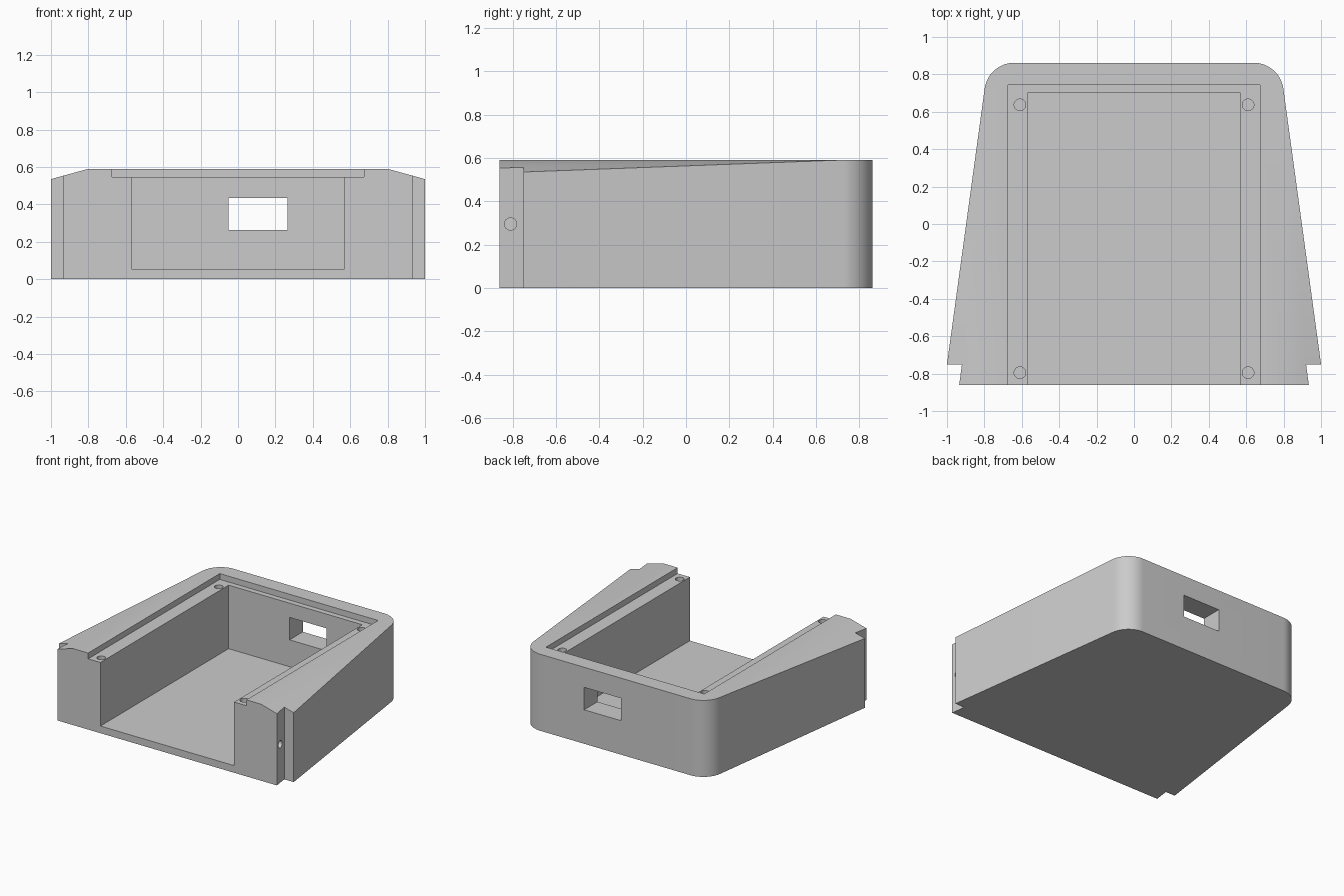
import bpy, bmesh, math
from mathutils import Vector, Matrix

cube = bpy.data.objects.get("Cube")
if cube:
    bpy.data.objects.remove(cube, do_unlink=True)

FRONT, BACK, TOP = -0.862, 0.862, 0.59

grey = bpy.data.materials.new("warm_grey_plastic")
grey.use_nodes = True
colour = (0.6, 0.6, 0.6, 1)
grey.diffuse_color = colour
grey.node_tree.nodes["Principled BSDF"].inputs["Base Color"].default_value = colour


def prism(name, points, depth):
    """Extrude a closed 3D outline along the depth vector."""
    bm = bmesh.new()
    face = bm.faces.new([bm.verts.new(p) for p in points])
    grown = bmesh.ops.extrude_face_region(bm, geom=[face])["geom"]
    moved = [v for v in grown if isinstance(v, bmesh.types.BMVert)]
    bmesh.ops.translate(bm, verts=moved, vec=Vector(depth))
    bmesh.ops.recalc_face_normals(bm, faces=bm.faces)
    return finish(name, bm)


def finish(name, bm):
    mesh = bpy.data.meshes.new(name)
    bm.to_mesh(mesh)
    bm.free()
    mesh.materials.append(grey)
    obj = bpy.data.objects.new(name, mesh)
    bpy.context.collection.objects.link(obj)
    return obj


def box(name, x0, x1, y0, y1, z0, z1):
    return prism(name, [(x0, y0, z0), (x1, y0, z0), (x1, y1, z0), (x0, y1, z0)], (0, 0, z1 - z0))


def drill(name, centre, radius, length, axis="Z"):
    """Round cutter centred on the given point."""
    bm = bmesh.new()
    turn = Matrix.Rotation(math.pi / 2, 4, "Y") if axis == "X" else Matrix.Identity(4)
    bmesh.ops.create_cone(bm, cap_ends=True, segments=32, radius1=radius, radius2=radius,
                          depth=length, matrix=Matrix.Translation(centre) @ turn)
    return finish(name, bm)


# Tapered body with rounded rear corners and stepped front corners
half = [(0.935, FRONT), (0.92, -0.75), (1.0, -0.75)]
for i in range(17):
    a = math.radians(7.8 + (90 - 7.8) * i / 16)
    half.append((0.64 + 0.16 * math.cos(a), BACK - 0.16 + 0.16 * math.sin(a)))
outline = half + [(-x, y) for x, y in reversed(half)]
body = prism("housing_body", [(x, y, 0) for x, y in outline], (0, 0, TOP))

# Main compartment, lid recess and rear port opening
cutters = [
    box("compartment_cutter", -0.57, 0.57, -1, 0.70, 0.055, 0.8),
    box("lid_recess_cutter", -0.675, 0.675, -1, 0.742, 0.545, 0.8),
    box("port_cutter", -0.05, 0.265, 0.6, 1, 0.262, 0.435),
]

for side in (-1, 1):
    # Sloping outer shoulders
    slope = [(side * x, -1, z) for x, z in ((0.8, TOP), (1.2, 0.48), (1.2, 0.8), (0.8, 0.8))]
    cutters.append(prism("shoulder_cutter", slope, (0, 2, 0)))
    # Lid screw holes
    for y in (-0.795, 0.637):
        cutters.append(drill("screw_cutter", (side * 0.61, y, 0.5), 0.031, 0.4))
    # Side fixing holes in the front steps
    cutters.append(drill("side_hole_cutter", (side * 0.9, -0.81, 0.295), 0.028, 0.24, "X"))

for cutter in cutters:
    cutter.hide_render = True
    mod = body.modifiers.new(cutter.name, "BOOLEAN")
    mod.operation = "DIFFERENCE"
    mod.solver = "EXACT"
    mod.object = cutter

# Apply the cuts and discard the helpers
bpy.context.view_layer.objects.active = body
for obj in bpy.context.selected_objects:
    obj.select_set(False)
body.select_set(True)
for mod in list(body.modifiers):
    bpy.ops.object.modifier_apply(modifier=mod.name)
for cutter in cutters:
    bpy.data.objects.remove(cutter, do_unlink=True)

bpy.ops.object.shade_smooth_by_angle(angle=math.radians(25))
